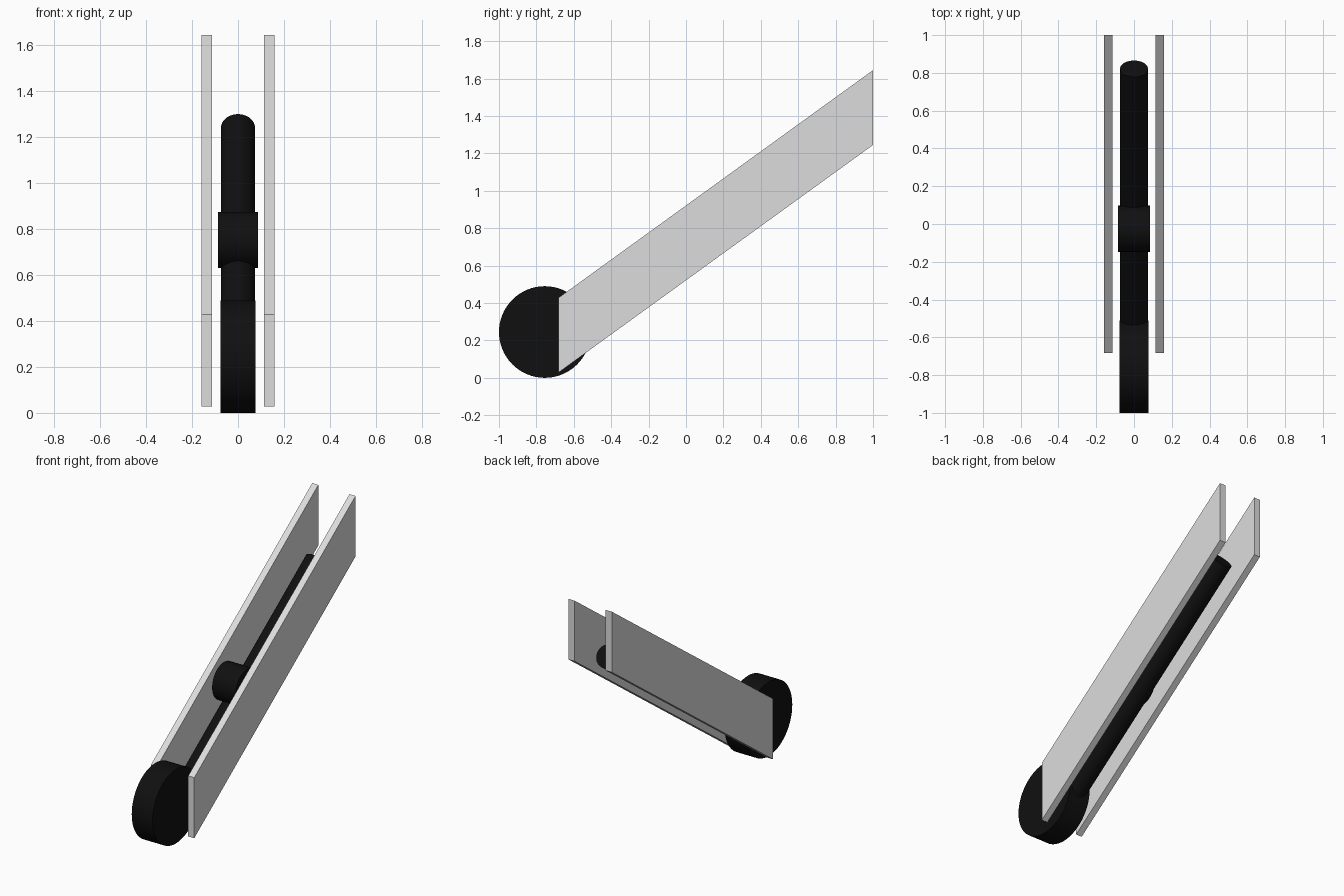
import bpy, bmesh, math
from mathutils import Vector

if "Cube" in bpy.data.objects:
    bpy.data.objects.remove(bpy.data.objects["Cube"])


def material(name, v):
    m = bpy.data.materials.new(name)
    m.diffuse_color = (v, v, v, 1)
    m.use_nodes = True
    m.node_tree.nodes["Principled BSDF"].inputs["Base Color"].default_value = m.diffuse_color
    return m


black = material("black", 0.005)
grey = material("light grey", 0.72)


def cylinder(name, a, b, radius):
    """Smooth capped cylinder running from point a to point b."""
    a, b = Vector(a), Vector(b)
    axis = b - a
    bpy.ops.mesh.primitive_cylinder_add(
        vertices=64, radius=radius, depth=axis.length, location=(a + b) / 2,
        rotation=axis.to_track_quat('Z', 'Y').to_euler())
    ob = bpy.context.object
    ob.name = name
    ob.data.materials.append(black)
    bpy.ops.object.shade_smooth_by_angle(angle=math.radians(35))
    return ob


def side_plate(name, x0, x1):
    """Slanted side plate: side profile extruded across x."""
    profile = [(-0.682, 0.028), (1.0, 1.245), (1.0, 1.645), (-0.682, 0.428)]
    bm = bmesh.new()
    face = bm.faces.new([bm.verts.new((x0, y, z)) for y, z in profile])
    ext = bmesh.ops.extrude_face_region(bm, geom=[face])
    verts = [g for g in ext["geom"] if isinstance(g, bmesh.types.BMVert)]
    bmesh.ops.translate(bm, vec=(x1 - x0, 0, 0), verts=verts)
    bmesh.ops.recalc_face_normals(bm, faces=bm.faces)
    me = bpy.data.meshes.new(name)
    bm.to_mesh(me)
    bm.free()
    me.materials.append(grey)
    ob = bpy.data.objects.new(name, me)
    bpy.context.collection.objects.link(ob)


# Pair of side plates
side_plate("left_plate", -0.158, -0.114)
side_plate("right_plate", 0.114, 0.158)

# Large wheel at the foot and small roller halfway up
cylinder("wheel", (-0.076, -0.755, 0.245), (0.076, -0.755, 0.245), 0.245)
cylinder("roller", (-0.086, -0.025, 0.753), (0.086, -0.025, 0.753), 0.122)

# Sloping rod joining the wheel to the upper end
cylinder("rod", (0, -0.66, 0.168), (0, 0.822, 1.241), 0.074)
